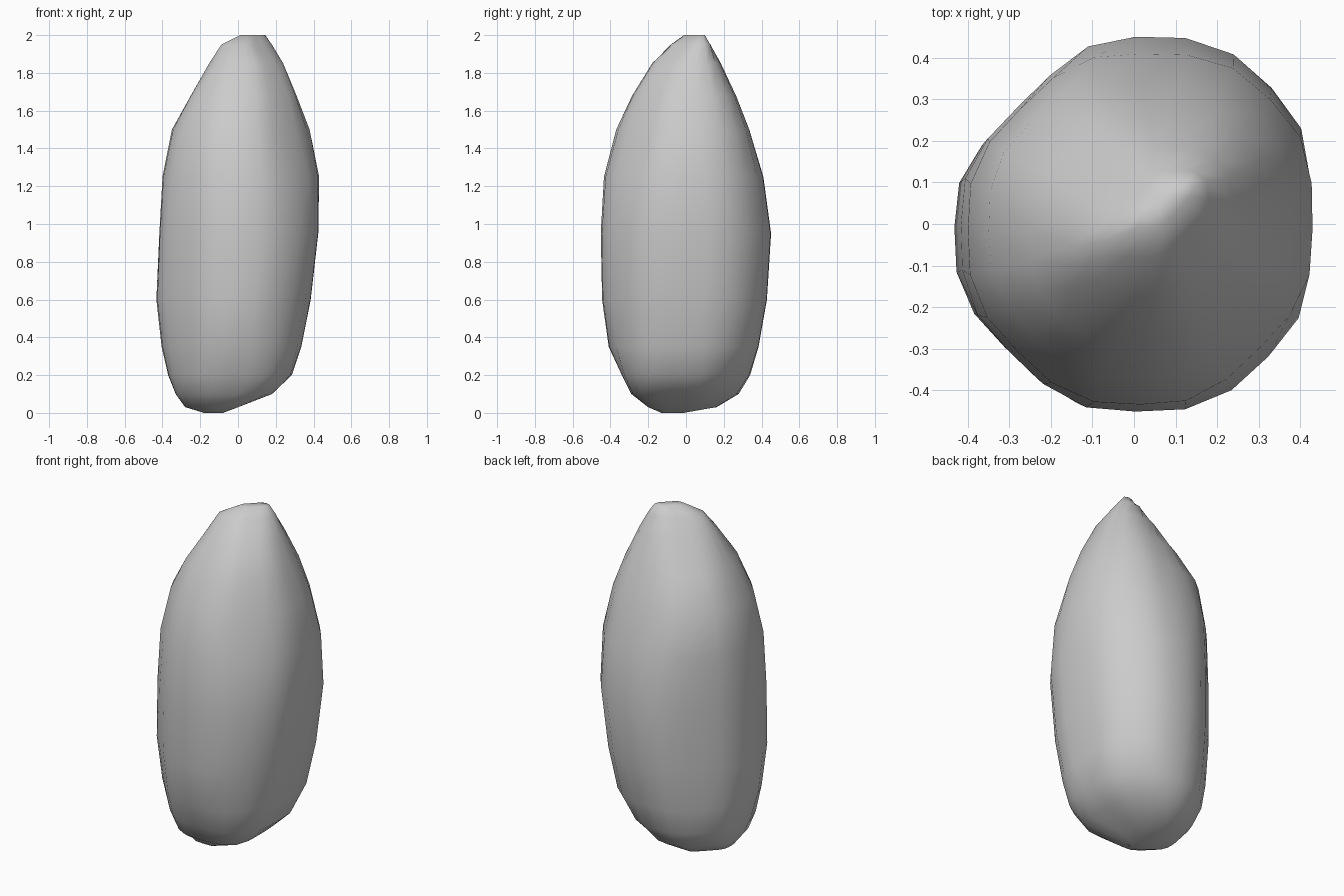
import bpy, bmesh
from math import cos, sin, pi, tau

# Height, then the extent of the stone towards E, NE, N, NW, W, SW, S, SE
LEVELS = [
    (0.00, -.08, -.08, -.01, .07, .20, .19, .13, .05),
    (0.03, .00, .05, .17, .22, .28, .25, .20, .15),
    (0.10, .18, .20, .28, .31, .33, .33, .29, .28),
    (0.20, .285, .30, .34, .36, .37, .37, .34, .355),
    (0.35, .335, .38, .385, .38, .405, .40, .41, .39),
    (0.60, .385, .43, .43, .395, .433, .43, .445, .43),
    (0.95, .425, .467, .452, .397, .417, .43, .452, .455),
    (1.25, .43, .445, .41, .39, .40, .415, .435, .425),
    (1.50, .38, .39, .335, .35, .35, .36, .37, .35),
    (1.68, .31, .33, .265, .24, .25, .285, .285, .295),
    (1.85, .24, .25, .185, .12, .155, .17, .18, .20),
    (1.95, .18, .21, .13, .05, .10, .10, .08, .10),
    (2.00, .15, .17, .10, .00, .02, .00, .01, .05),
]
SIDES = 24
SHARP = 14   # how faceted the softened eight-sided section is


def section(z, h):
    """Softened octagon touching the eight given extents."""
    cx, cy = (h[0] - h[4]) / 2, (h[2] - h[6]) / 2
    dist = [max(h[k] - cx * cos(k * pi / 4) - cy * sin(k * pi / 4), 0.008)
            for k in range(8)]
    ring = []
    for i in range(SIDES):
        a = tau * i / SIDES
        s = sum((max(cos(a - k * pi / 4), 0) / dist[k]) ** SHARP for k in range(8))
        r = s ** (-1 / SHARP)
        ring.append((cx + r * cos(a), cy + r * sin(a), z))
    return ring


# Loft the standing stone through its sections
bm = bmesh.new()
rings = [[bm.verts.new(p) for p in section(lv[0], lv[1:])] for lv in LEVELS]
for lo, hi in zip(rings, rings[1:]):
    for i in range(SIDES):
        j = (i + 1) % SIDES
        bm.faces.new((lo[i], lo[j], hi[j], hi[i]))
bm.faces.new(rings[0][::-1])
bm.faces.new(rings[-1])
bmesh.ops.recalc_face_normals(bm, faces=bm.faces)
for f in bm.faces:
    f.smooth = True

mesh = bpy.data.meshes.new("standing_stone")
bm.to_mesh(mesh)
bm.free()
stone = bpy.data.objects.new("standing_stone", mesh)
bpy.context.collection.objects.link(stone)
